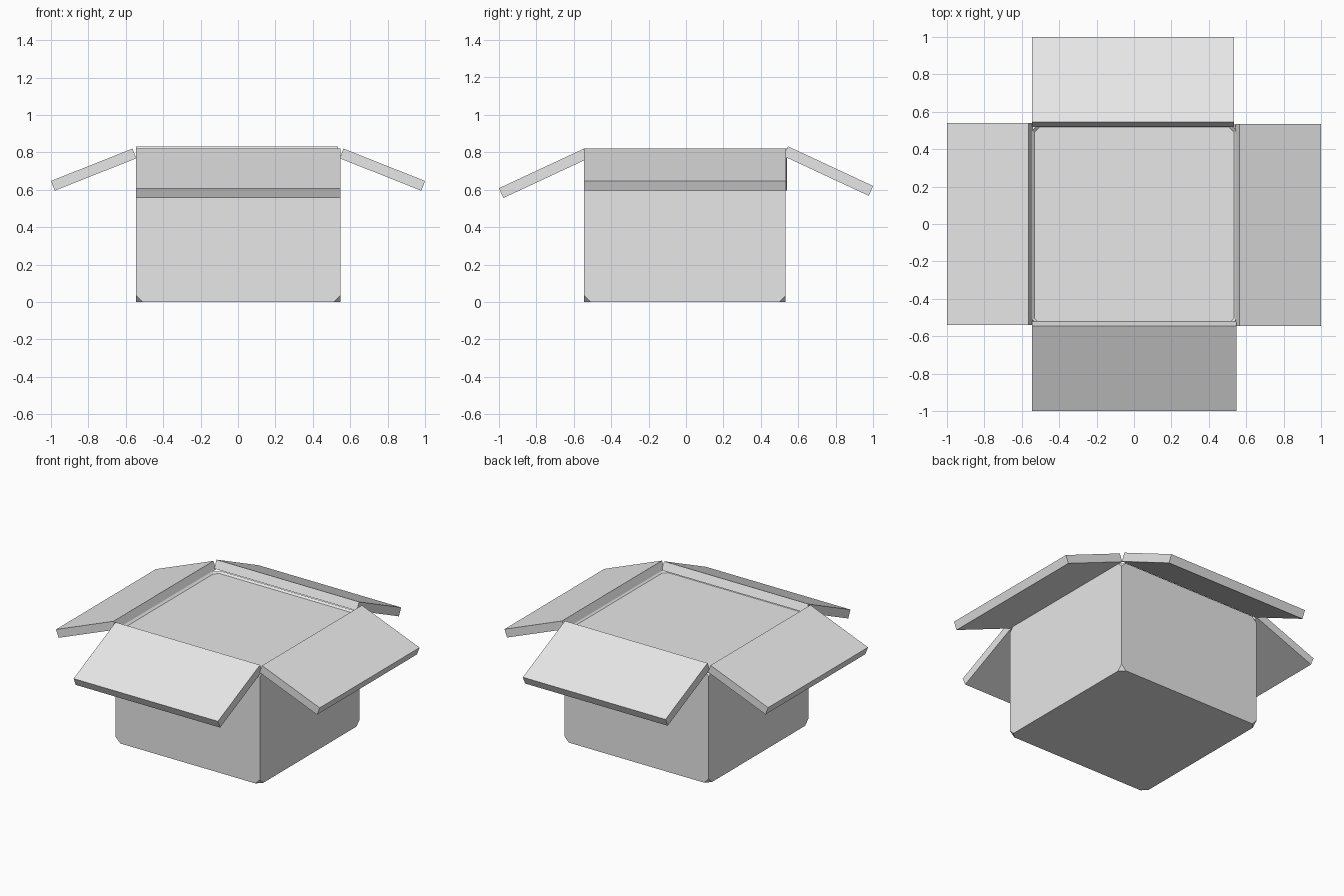
import bpy, bmesh

if "Cube" in bpy.data.objects:
    bpy.data.objects.remove(bpy.data.objects["Cube"])

card = bpy.data.materials.new("plain grey card")
card.diffuse_color = (0.8, 0.8, 0.8, 1)
card.use_nodes = True
card.node_tree.nodes["Principled BSDF"].inputs["Base Color"].default_value = card.diffuse_color


def finish(bm, name):
    bmesh.ops.recalc_face_normals(bm, faces=bm.faces)
    mesh = bpy.data.meshes.new(name)
    bm.to_mesh(mesh)
    bm.free()
    mesh.materials.append(card)
    obj = bpy.data.objects.new(name, mesh)
    bpy.context.collection.objects.link(obj)
    return obj


# Box body: block with clipped corners and a shallow sunken panel on top
X0, X1, Y0, Y1, TOP = -0.545, 0.548, -0.545, 0.533, 0.77
bm = bmesh.new()
bmesh.ops.create_cube(bm, size=1)
for v in bm.verts:
    v.co = (X1 if v.co.x > 0 else X0, Y1 if v.co.y > 0 else Y0, TOP if v.co.z > 0 else 0)
bmesh.ops.bevel(bm, geom=bm.verts[:], offset=0.035, segments=1, affect='VERTICES')
bm.normal_update()
lid = max(bm.faces, key=lambda f: f.calc_center_median().z)
bmesh.ops.inset_region(bm, faces=[lid], thickness=0.015)
bmesh.ops.translate(bm, verts=lid.verts[:], vec=(0, 0, -0.012))
finish(bm, "box_body")


# Flap: slanted board, profile given as (outward distance, height), extruded along the hinge
def flap(name, axis, side, profile, start, end):
    bm = bmesh.new()
    rings = []
    for along in (start, end):
        rings.append([bm.verts.new((side * d, along, z) if axis == 'x' else (along, side * d, z))
                      for d, z in profile])
    bm.faces.new(rings[0])
    bm.faces.new(rings[1])
    for i in range(4):
        j = (i + 1) % 4
        bm.faces.new((rings[0][i], rings[0][j], rings[1][j], rings[1][i]))
    finish(bm, name)


side_profile = [(0.564, 0.82), (1.0, 0.647), (0.98, 0.595), (0.544, 0.768)]
front_profile = [(0.545, 0.82), (1.0, 0.608), (0.976, 0.556), (0.521, 0.768)]
back_profile = [(0.545, 0.832), (1.0, 0.62), (0.976, 0.568), (0.521, 0.78)]
flap("left_flap", 'x', -1, side_profile, -0.54, 0.54)
flap("right_flap", 'x', 1, side_profile, -0.545, 0.535)
flap("front_flap", 'y', -1, front_profile, -0.545, 0.548)
flap("back_flap", 'y', 1, back_profile, -0.545, 0.535)
